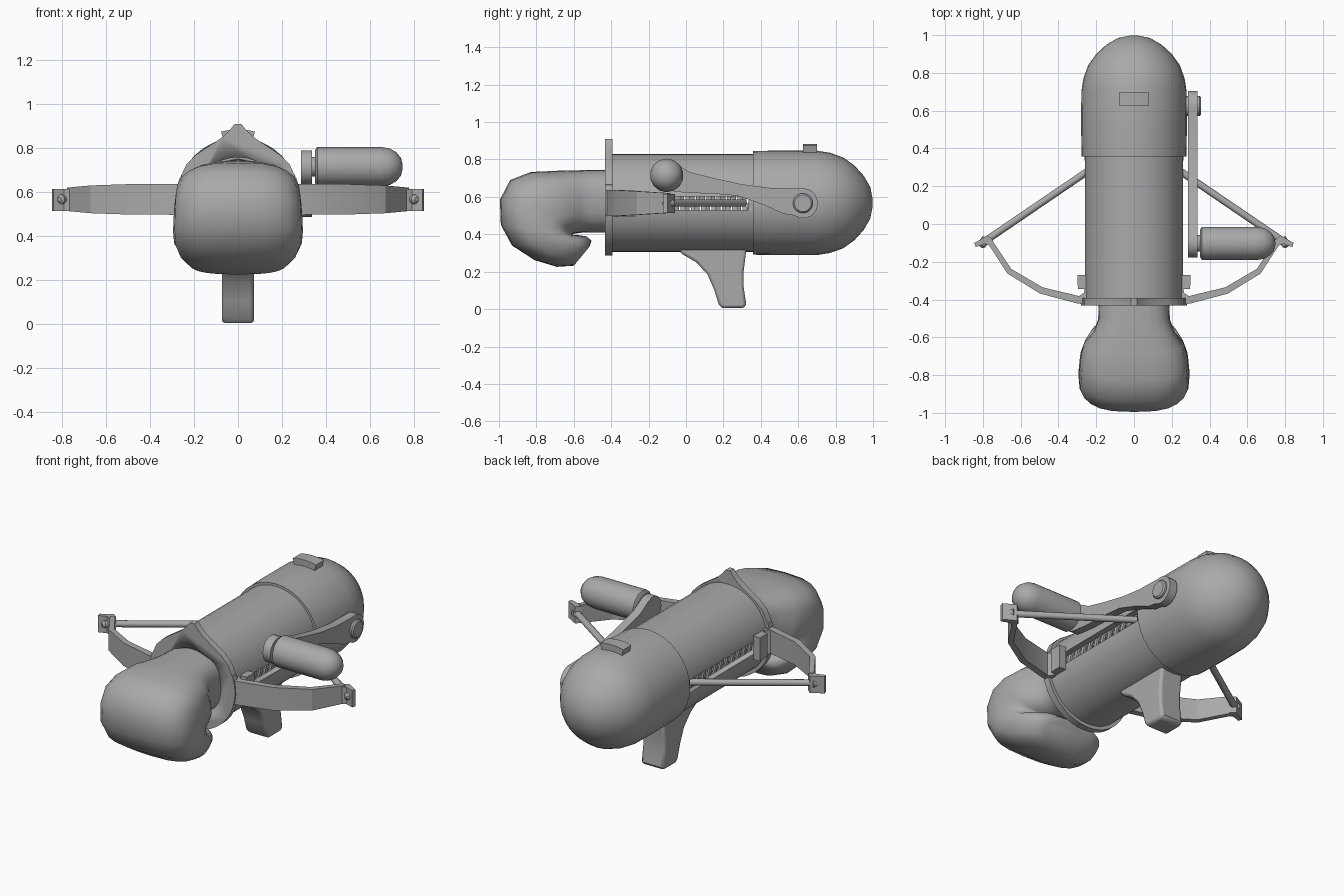
import bpy, bmesh
from math import sin, cos, pi, radians, copysign
from mathutils import Vector, Matrix

if "Cube" in bpy.data.objects:
    bpy.data.objects.remove(bpy.data.objects["Cube"])

AXIS_Z = 0.568

grey = bpy.data.materials.new("plain grey")
grey.use_nodes = True
grey.diffuse_color = (0.4, 0.4, 0.4, 1)
grey.node_tree.nodes["Principled BSDF"].inputs["Base Color"].default_value = (0.4, 0.4, 0.4, 1)


def finish(name, bm, angle=35):
    bmesh.ops.recalc_face_normals(bm, faces=bm.faces)
    me = bpy.data.meshes.new(name)
    bm.to_mesh(me)
    bm.free()
    me.materials.append(grey)
    ob = bpy.data.objects.new(name, me)
    bpy.context.collection.objects.link(ob)
    bpy.ops.object.select_all(action='DESELECT')
    ob.select_set(True)
    bpy.context.view_layer.objects.active = ob
    bpy.ops.object.shade_smooth_by_angle(angle=radians(angle))
    return ob


def loft(name, rings, angle=35, caps=True, closed=False):
    """Skin a list of equally long point rings."""
    bm = bmesh.new()
    loops = [[bm.verts.new(p) for p in r] for r in rings]
    n = len(loops[0])
    pairs = list(zip(loops, loops[1:] + loops[:1] if closed else loops[1:]))
    for a, b in pairs:
        for i in range(n):
            j = (i + 1) % n
            bm.faces.new((a[i], a[j], b[j], b[i]))
    if caps and not closed:
        bm.faces.new(loops[0])
        bm.faces.new(loops[-1])
    return finish(name, bm, angle)


def lathe(name, profile, origin, axis, sides=32, closed=False, angle=35):
    """Turn (distance, radius) pairs around an axis through origin."""
    turn = Vector((0, 0, 1)).rotation_difference(Vector(axis)).to_matrix()
    rings = [[Vector(origin) + turn @ Vector((r * cos(2 * pi * i / sides),
              r * sin(2 * pi * i / sides), d)) for i in range(sides)] for d, r in profile]
    return loft(name, rings, angle, closed=closed)


def extrude(name, outline, low, high, place, bevel=0, angle=35):
    """Extrude a 2D outline; place maps (u, v, depth) to a point."""
    ob = loft(name, [[place(u, v, d) for u, v in outline] for d in (low, high)], angle)
    if bevel:
        mod = ob.modifiers.new("rounded edges", 'BEVEL')
        mod.width, mod.segments, mod.limit_method = bevel, 2, 'ANGLE'
        mod.angle_limit = radians(50)
    return ob


def side_on(u, v, d):
    return (d, u, v)


def arc(cu, cv, r, start, end, n=10):
    return [(cu + r * cos(radians(start + (end - start) * i / n)),
             cv + r * sin(radians(start + (end - start) * i / n))) for i in range(n + 1)]


def cut(target, cutter):
    mod = target.modifiers.new("cut", 'BOOLEAN')
    mod.object, mod.solver = cutter, 'EXACT'
    cutter.hide_render = True
    cutter.hide_set(True)


# Barrel tube with a slot through both sides
barrel = lathe("barrel", [(-0.41, 0.262), (0.37, 0.262), (0.37, 0.225), (-0.41, 0.225)],
               (0, 0, AXIS_Z), (0, 1, 0), 40, closed=True)
slot = extrude("slot_cutter", [(-0.3, 0.53), (0.335, 0.53), (0.335, 0.603), (-0.3, 0.603)],
               -0.4, 0.4, side_on)
cut(barrel, slot)

# Rounded rear cap
lathe("rear_cap", [(0.357, 0.2), (0.357, 0.277), (0.5, 0.28), (0.7, 0.279), (0.77, 0.268),
                   (0.84, 0.243), (0.9, 0.2), (0.95, 0.145), (0.985, 0.085), (0.998, 0.02)],
      (0, 0, AXIS_Z), (0, 1, 0), 32)

# Coil spring inside the barrel
turns, steps, spring_r, wire = 13, 16, 0.19, 0.013
rings = []
for i in range(turns * steps + 1):
    a = 2 * pi * i / steps
    out = Vector((cos(a), 0, sin(a)))
    c = Vector((0, -0.38 + 0.72 * i / (turns * steps), AXIS_Z)) + out * spring_r
    rings.append([c + wire * (out * cos(k * pi / 3) + Vector((0, sin(k * pi / 3), 0)))
                  for k in range(6)])
loft("spring", rings, 60)

# Peaked front plate with a round opening
flank = [(0.262, 0.665), (0.235, 0.725), (0.19, 0.77), (0.13, 0.81), (0.07, 0.85),
         (0.035, 0.885), (0.015, 0.91)]
outline = arc(0, AXIS_Z, 0.282, -200, 20, 28) + flank + [(-x, z) for x, z in reversed(flank)]
plate = extrude("front_plate", outline, -0.432, -0.393, lambda u, v, d: (u, d, v))
cut(plate, lathe("plate_hole_cutter", [(-0.5, 0.19), (-0.3, 0.19)],
                 (0, 0, AXIS_Z), (0, 1, 0)))

# Glove: curled fist skinned through outer point, inner point and half width
sections = [((-0.36, 0.745), (-0.36, 0.41), 0.185), ((-0.5, 0.745), (-0.51, 0.41), 0.19),
            ((-0.58, 0.742), (-0.565, 0.408), 0.215), ((-0.68, 0.74), (-0.59, 0.404), 0.265),
            ((-0.83, 0.733), (-0.6, 0.402), 0.283), ((-0.94, 0.69), (-0.605, 0.40), 0.288),
            ((-0.995, 0.585), (-0.605, 0.398), 0.292), ((-0.99, 0.45), (-0.6, 0.395), 0.295),
            ((-0.93, 0.34), (-0.57, 0.395), 0.29), ((-0.81, 0.262), (-0.53, 0.388), 0.265),
            ((-0.69, 0.226), (-0.505, 0.365), 0.23), ((-0.6, 0.232), (-0.515, 0.335), 0.17)]
rings = []
for (y0, z0), (y1, z1), w in sections:
    mid, half = Vector((0, y0 + y1, z0 + z1)) / 2, Vector((0, y0 - y1, z0 - z1)) / 2
    ring = []
    for i in range(24):
        c, s = cos(2 * pi * i / 24), sin(2 * pi * i / 24)
        ring.append(mid + half * copysign(abs(s) ** 0.7, s)
                    + Vector((w * copysign(abs(c) ** 0.7, c), 0, 0)))
    rings.append(ring)
loft("glove", rings, 60)

# Bow limbs, brackets, pins and strings on both sides
limb_path = [(0.22, -0.41, 0.07), (0.3, -0.4, 0.07), (0.49, -0.352, 0.069),
             (0.66, -0.25, 0.063), (0.765, -0.09, 0.053)]
for side, s in (("left", 1), ("right", -1)):
    rings = []
    for i, (x, y, h) in enumerate(limb_path):
        a, b = limb_path[max(i - 1, 0)], limb_path[min(i + 1, len(limb_path) - 1)]
        n = Vector((a[1] - b[1], b[0] - a[0])).normalized() * (0.022 - 0.002 * i)
        rings.append([(s * (x + e * n.x), y + e * n.y, 0.567 + f * h)
                      for e, f in ((-1, -1), (1, -1), (1, 1), (-1, 1))])
    loft(side + "_bow_limb", rings, 20)

    def plan(u, v, d, s=s):
        return (s * u, v, d)

    extrude(side + "_limb_tip", [(0.745, -0.085), (0.775, -0.06), (0.845, -0.1),
                                 (0.838, -0.122), (0.79, -0.105), (0.765, -0.115)],
            0.515, 0.615, plan)
    extrude(side + "_limb_bracket", [(0.22, -0.395), (0.31, -0.395), (0.265, -0.365),
                                     (0.262, -0.345), (0.297, -0.345), (0.3, -0.27),
                                     (0.255, -0.27), (0.255, -0.355), (0.22, -0.355)],
            0.495, 0.635, plan)
    start, end = Vector((s * 0.2, 0.31, 0.567)), Vector((s * 0.795, -0.095, 0.567))
    length = (end - start).length
    lathe(side + "_string", [(0, 0.019), (length, 0.019)], start, end - start, 12)
    lathe(side + "_string_pin", [(-0.025, 0.022), (0.02, 0.022), (0.032, 0.01)],
          end, (s * 0.5, -0.8, 0), 12)

# Curved grip
extrude("grip", [(-0.035, 0.34), (-0.03, 0.3), (0.055, 0.25), (0.115, 0.185), (0.15, 0.105),
                 (0.175, 0.025), (0.195, 0.006), (0.31, 0.006), (0.322, 0.025), (0.308, 0.12),
                 (0.308, 0.2), (0.325, 0.34)], -0.073, 0.073, side_on, 0.014)

# Rear sight: a short arched band on the cap
extrude("rear_sight", arc(0, AXIS_Z, 0.316, 76, 104, 8) + arc(0, AXIS_Z, 0.26, 104, 76, 8),
        0.625, 0.7, lambda u, v, d: (u, d, v))

# Crank: curved arm, pivot bolt and handle
arm = (arc(0.625, 0.566, 0.08, -125, 100, 14)
       + [(0.45, 0.648), (0.3, 0.667), (0.15, 0.7), (0.02, 0.733)]
       + arc(-0.1, 0.712, 0.078, 60, 270, 12)
       + [(0, 0.622), (0.15, 0.617), (0.28, 0.605), (0.42, 0.556), (0.52, 0.51)])
extrude("crank_arm", arm, 0.287, 0.337, side_on)
lathe("crank_pivot", [(0.24, 0.053), (0.348, 0.053), (0.356, 0.045)],
      (0, 0.625, 0.566), (1, 0, 0), 20)
lathe("crank_handle", [(0.33, 0.045), (0.35, 0.045), (0.35, 0.075), (0.36, 0.09), (0.65, 0.09),
                       (0.69, 0.083), (0.72, 0.065), (0.74, 0.04), (0.748, 0.01)],
      (0, -0.103, 0.715), (1, 0, 0), 14)
